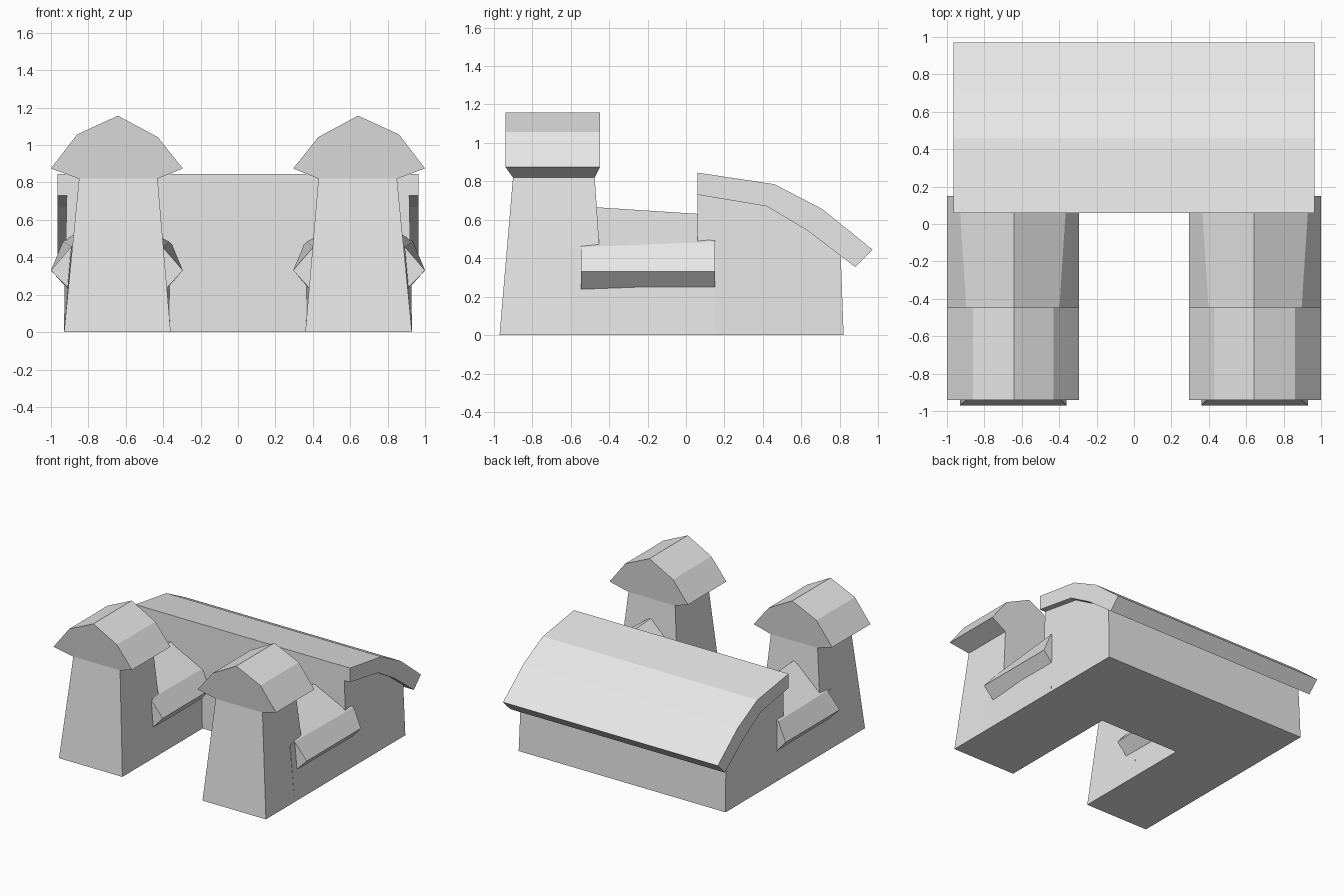
import bpy
import bmesh

cube = bpy.data.objects.get("Cube")
if cube:
    bpy.data.objects.remove(cube, do_unlink=True)

# Single plain stone colour
STONE = (0.8, 0.8, 0.8, 1.0)
stone = bpy.data.materials.new("light_grey")
stone.use_nodes = True
stone.diffuse_color = STONE
stone.node_tree.nodes["Principled BSDF"].inputs["Base Color"].default_value = STONE


def loft(name, ring_a, ring_b, mirrored=False):
    """Closed solid between two rings with the same number of points."""
    bm = bmesh.new()
    a = [bm.verts.new(p) for p in ring_a]
    b = [bm.verts.new(p) for p in ring_b]
    n = len(a)
    bm.faces.new(a)
    bm.faces.new(b[::-1])
    for i in range(n):
        j = (i + 1) % n
        bm.faces.new((a[i], b[i], b[j], a[j]))
    bmesh.ops.recalc_face_normals(bm, faces=bm.faces[:])
    mesh = bpy.data.meshes.new(name)
    bm.to_mesh(mesh)
    bm.free()
    mesh.materials.append(stone)
    obj = bpy.data.objects.new(name, mesh)
    bpy.context.collection.objects.link(obj)
    if mirrored:
        obj.modifiers.new("mirror", "MIRROR").use_mirror_merge = False
    return obj


def rect(x0, x1, y0, y1, z):
    return [(x0, y0, z), (x1, y0, z), (x1, y1, z), (x0, y1, z)]


def at_y(y, profile):
    return [(x, y, z) for x, z in profile]


# Tapered front towers
loft("tower", rect(0.36, 0.93, -0.97, -0.42, 0.0),
     rect(0.43, 0.85, -0.90, -0.475, 0.82), mirrored=True)

# Tower roofs: faceted gable with flared underside
cap = [(0.43, 0.82), (0.295, 0.875), (0.43, 1.043), (0.642, 1.157),
       (0.86, 1.057), (1.0, 0.875), (0.85, 0.82)]
cap_front = [(x, -0.90 if z < 0.85 else -0.94, z) for x, z in cap]
cap_back = [(x, -0.475 if z < 0.85 else -0.447, z) for x, z in cap]
loft("tower_roof", cap_front, cap_back, mirrored=True)

# Side wings joining the towers to the hall
loft("wing_wall",
     at_y(-0.6, [(0.36, 0), (0.93, 0), (0.89, 0.45), (0.40, 0.45)]),
     at_y(0.15, [(0.36, 0), (0.93, 0), (0.925, 0.47), (0.365, 0.47)]), mirrored=True)

# Wing roofs: gables with projecting eaves
loft("wing_roof",
     at_y(-0.545, [(0.38, 0.237), (0.295, 0.33), (0.405, 0.458), (0.642, 0.67),
                   (0.89, 0.458), (1.0, 0.33), (0.91, 0.237)]),
     at_y(0.15, [(0.38, 0.23), (0.295, 0.33), (0.36, 0.485), (0.642, 0.625),
                 (0.935, 0.485), (1.0, 0.33), (0.91, 0.23)]), mirrored=True)

# Rear hall under the curved roof
under = [(0.06, 0.73), (0.42, 0.67), (0.63, 0.545), (0.88, 0.355)]
hall = [(0.06, 0.0), (0.82, 0.0), (0.805, 0.412)] + under[2::-1]
loft("hall", [(-0.93 + 0.02 * z, y, z) for y, z in hall],
     [(0.93 - 0.02 * z, y, z) for y, z in hall])

# Curved lean-to roof slab
over = [(0.97, 0.445), (0.71, 0.655), (0.46, 0.785), (0.06, 0.845)]
slab = under + over
loft("hall_roof", [(-0.965, y, z) for y, z in slab], [(0.965, y, z) for y, z in slab])
